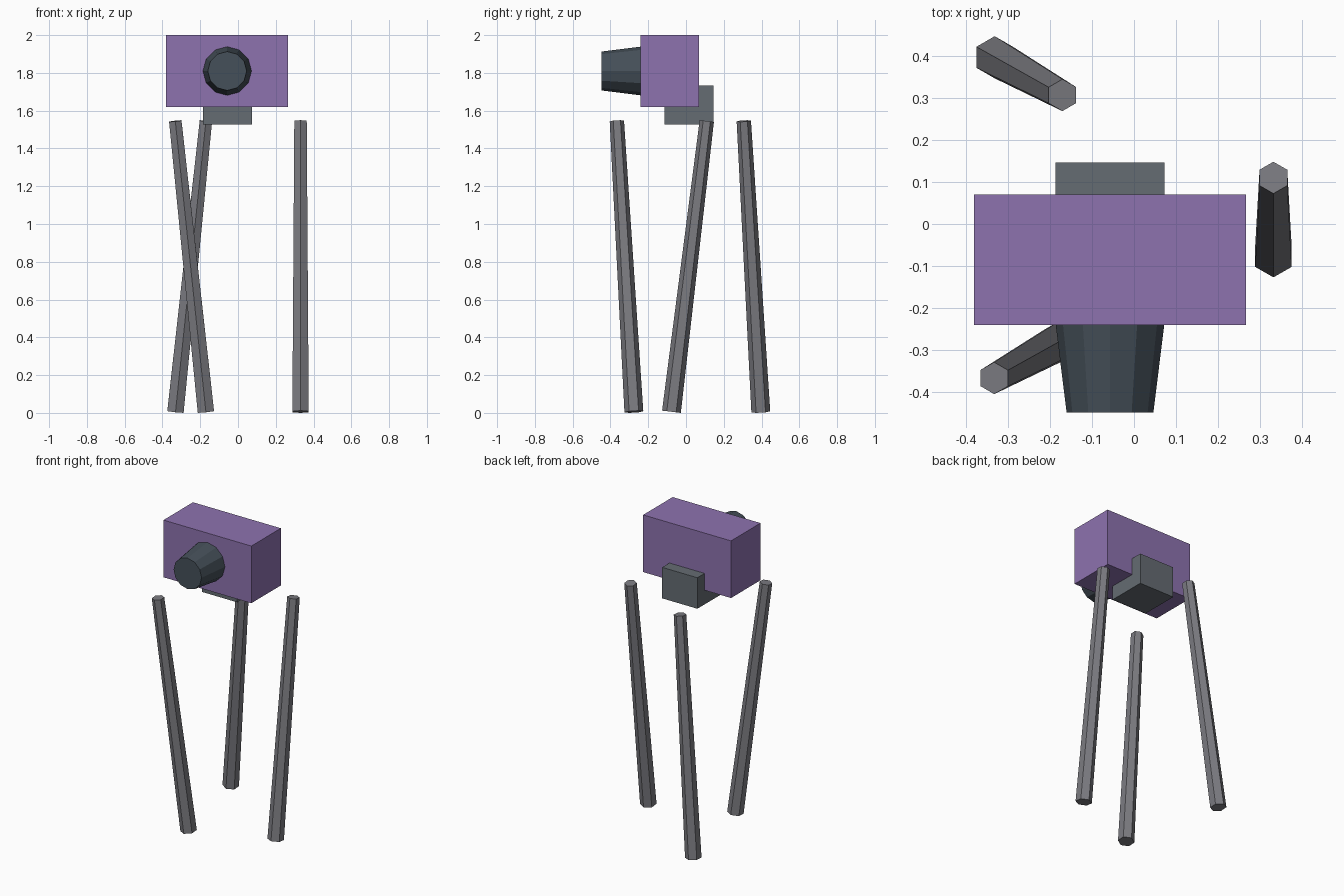
import bpy
from mathutils import Vector

if "Cube" in bpy.data.objects:
    bpy.data.objects.remove(bpy.data.objects["Cube"])


def material(name, rgb):
    mat = bpy.data.materials.new(name)
    mat.diffuse_color = (*rgb, 1)
    mat.use_nodes = True
    mat.node_tree.nodes["Principled BSDF"].inputs["Base Color"].default_value = mat.diffuse_color
    return mat


def box(name, lo, hi, mat):
    lo, hi = Vector(lo), Vector(hi)
    bpy.ops.mesh.primitive_cube_add(size=1, location=(lo + hi) / 2)
    ob = bpy.context.object
    ob.name = name
    ob.scale = hi - lo
    bpy.ops.object.transform_apply(location=False, rotation=False, scale=True)
    ob.data.materials.append(mat)
    return ob


def taper(name, start, end, r_start, r_end, sides, mat):
    """Flat-sided tapered cylinder between two points."""
    start, end = Vector(start), Vector(end)
    axis = end - start
    bpy.ops.mesh.primitive_cone_add(vertices=sides, radius1=r_start, radius2=r_end,
                                    depth=axis.length, location=(start + end) / 2)
    ob = bpy.context.object
    ob.name = name
    ob.rotation_euler = Vector((0, 0, 1)).rotation_difference(axis).to_euler()
    ob.data.materials.append(mat)
    return ob


purple = material("purple", (0.27, 0.17, 0.43))
dark = material("dark_slate", (0.06, 0.08, 0.10))
slate = material("slate", (0.13, 0.15, 0.17))
grey = material("leg_grey", (0.20, 0.20, 0.22))

# Camera body, lens and tripod head
box("camera_body", (-0.38, -0.24, 1.62), (0.266, 0.07, 2.0), purple)
box("tripod_head", (-0.186, -0.113, 1.526), (0.073, 0.146, 1.732), slate)
taper("lens", (-0.057, -0.23, 1.81), (-0.057, -0.448, 1.81), 0.13, 0.103, 12, dark)

# Three splayed hexagonal legs: foot xy, top xy
legs = {
    "front_leg": ((-0.17, -0.276), (-0.332, -0.366)),
    "back_leg": ((-0.331, 0.396), (-0.17, 0.306)),
    "side_leg": ((0.331, -0.077), (0.331, 0.11)),
}
for name, (foot, top) in legs.items():
    taper(name, (*foot, 0.006), (*top, 1.545), 0.05, 0.038, 6, grey)
